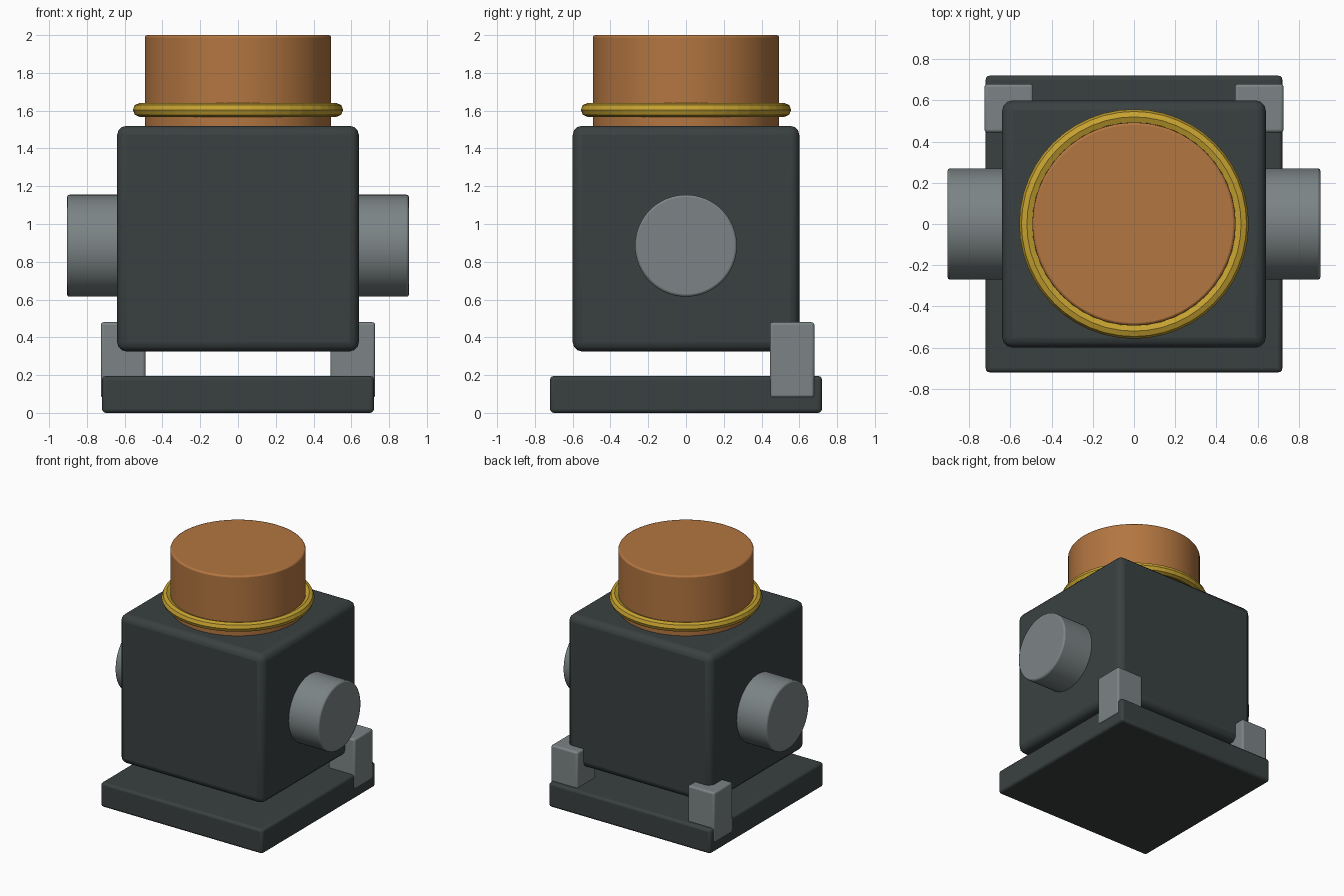
import bpy
import math

default = bpy.data.objects.get("Cube")
if default:
    bpy.data.objects.remove(default, do_unlink=True)


def material(name, rgb):
    m = bpy.data.materials.new(name)
    m.use_nodes = True
    m.diffuse_color = (*rgb, 1)
    m.node_tree.nodes["Principled BSDF"].inputs["Base Color"].default_value = (*rgb, 1)
    return m


slate = material("dark slate", (0.042, 0.052, 0.052))
steel = material("grey steel", (0.2, 0.23, 0.235))
copper = material("copper", (0.45, 0.18, 0.052))
brass = material("brass", (0.56, 0.36, 0.03))


def finish(name, mat, bevel, segments=3):
    """Name, colour, round the edges and smooth the active object."""
    ob = bpy.context.object
    ob.name = ob.data.name = name
    ob.data.materials.append(mat)
    bpy.ops.object.transform_apply(location=False, rotation=True, scale=True)
    bpy.ops.object.shade_smooth_by_angle(angle=math.radians(35))
    mod = ob.modifiers.new("rounded edges", 'BEVEL')
    mod.width = bevel
    mod.segments = segments
    mod.limit_method = 'ANGLE'
    mod.angle_limit = math.radians(40)
    return ob


def box(name, centre, size, mat, bevel):
    bpy.ops.mesh.primitive_cube_add(size=1, location=centre)
    bpy.context.object.scale = size
    return finish(name, mat, bevel)


def cylinder(name, centre, radius, depth, mat, bevel, rotation=(0, 0, 0)):
    bpy.ops.mesh.primitive_cylinder_add(vertices=64, radius=radius, depth=depth,
                                        location=centre, rotation=rotation)
    return finish(name, mat, bevel, 2)


# Base plate and main housing
box("base_plate", (0, 0, 0.0975), (1.44, 1.44, 0.195), slate, 0.02)
box("housing", (0, 0, 0.9225), (1.28, 1.2, 1.195), slate, 0.05)

# Side stubs and rear brackets, one per side
for side, x in (("left", 1), ("right", -1)):
    cylinder(side + "_side_stub", (x * 0.755, 0, 0.885), 0.27, 0.3, steel, 0.012,
             (0, math.pi / 2, 0))
    box(side + "_rear_bracket", (x * 0.608, 0.562, 0.28), (0.236, 0.236, 0.4), steel, 0.015)

# Top drum with its faceted collar ring
cylinder("top_drum", (0, 0, 1.74), 0.493, 0.52, copper, 0.012)
bpy.ops.mesh.primitive_torus_add(major_radius=0.52, minor_radius=0.037, major_segments=48,
                                 minor_segments=8, location=(0, 0, 1.604))
ring = bpy.context.object
ring.name = ring.data.name = "collar_ring"
ring.data.materials.append(brass)
bpy.ops.object.shade_flat()
